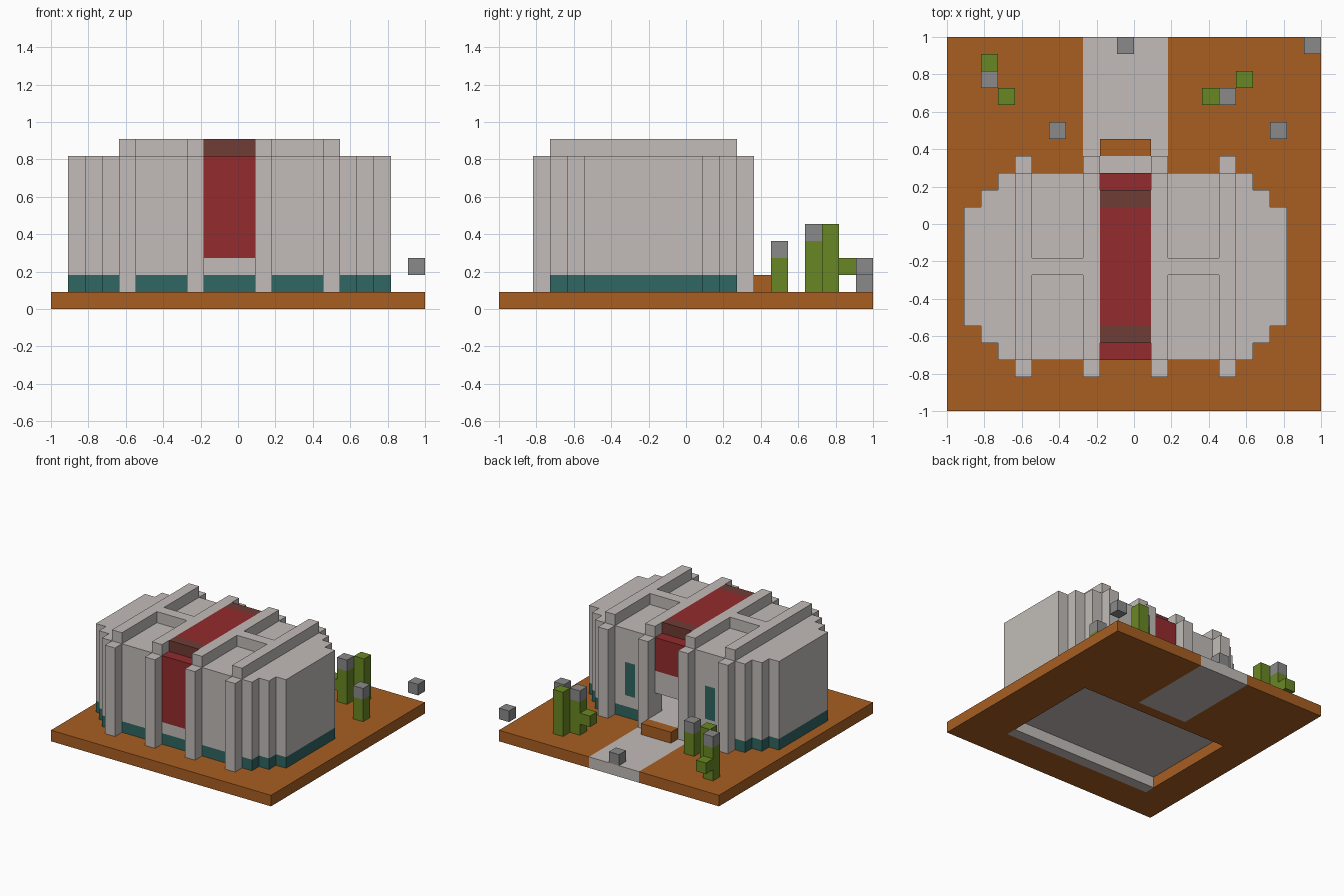
import bpy
import bmesh

cube = bpy.data.objects.get("Cube")
if cube:
    bpy.data.objects.remove(cube, do_unlink=True)

N = 22            # blocks along the base
U = 2 / N         # size of one block


def material(name, rgb):
    lin = [((c / 255 + 0.055) / 1.055) ** 2.4 for c in rgb] + [1]
    m = bpy.data.materials.new(name)
    m.use_nodes = True
    m.diffuse_color = lin
    m.node_tree.nodes["Principled BSDF"].inputs["Base Color"].default_value = lin
    return m


STONE = material("pale stone", (194, 188, 184))
SAND = material("orange sand", (168, 94, 34))
TEAL = material("dark teal", (48, 102, 98))
RED = material("red", (148, 43, 45))
MAROON = material("dark maroon", (112, 60, 54))
GREEN = material("cactus green", (105, 135, 35))
GREY = material("grey", (138, 138, 138))


def blocks(name, mat, *boxes):
    """One object from boxes given as x0, x1, y0, y1, z0, z1 in blocks."""
    bm = bmesh.new()
    for x0, x1, y0, y1, z0, z1 in boxes:
        verts = bmesh.ops.create_cube(bm, size=1)["verts"]
        for v in verts:
            v.co.x = (x1 if v.co.x > 0 else x0) * U - 1
            v.co.y = (y1 if v.co.y > 0 else y0) * U - 1
            v.co.z = (z1 if v.co.z > 0 else z0) * U
    mesh = bpy.data.meshes.new(name)
    bm.to_mesh(mesh)
    bm.free()
    mesh.materials.append(mat)
    ob = bpy.data.objects.new(name, mesh)
    bpy.context.collection.objects.link(ob)
    return ob


def mirrored(boxes):
    """Boxes plus their copies across the building's middle."""
    return boxes + [(21 - b[1], 21 - b[0]) + tuple(b[2:]) for b in boxes]


# Ground with a recess under the building
blocks("ground", SAND,
       (0, N, 0, 3, 0, 1), (0, 3, 3, 14, 0, 1), (18, N, 3, 14, 0, 1),
       (3, 18, 13, 14, 0, 1), (0, 8, 14, N, 0, 1), (13, N, 14, N, 0, 1))
blocks("front_footing", STONE, (3, 18, 3, 4, 0, 1))
blocks("path", STONE, (8, 13, 14, N, 0, 1))
blocks("floor", STONE, (3, 18, 4, 13, 1, 2), (9, 12, 13, 15, 1, 2))
blocks("door_step", SAND, (9, 12, 15, 16, 1, 2))

# Stepped walls: teal skirting below, stone above
sides = [(1, 2, 5, 12), (2, 3, 4, 13)]
back = [(3, 9, 13, 14)]
skirting = mirrored([s + (1, 2) for s in sides + back])
blocks("skirting", TEAL, *skirting, (3, 18, 3, 4, 1, 2))
blocks("side_walls", STONE, *mirrored([s + (2, 9) for s in sides]))
blocks("front_wall", STONE, *mirrored([(3, 9, 3, 4, 2, 9)]), (9, 12, 3, 4, 2, 3))
blocks("back_wall", STONE, *mirrored([
    (3, 6, 13, 14, 2, 9), (7, 9, 13, 14, 2, 9),
    (6, 7, 13, 14, 2, 3), (6, 7, 13, 14, 6, 9)]))
blocks("back_windows", TEAL, *mirrored([(6, 7, 13, 14, 3, 6)]))
blocks("door_lintel", STONE, (9, 12, 13, 14, 4, 6))

# Roof, ribs and buttresses
blocks("roof", STONE, (3, 18, 4, 13, 8, 9))
blocks("roof_ribs", STONE, *[(x, x + 1, 3, 14, 9, 10) for x in (4, 8, 12, 16)])
blocks("roof_crossbars", STONE, *mirrored([(5, 8, 8, 9, 9, 10)]))
blocks("buttresses", STONE,
       *[(x, x + 1, y, y + 1, 1, 9) for x in (4, 8, 12, 16) for y in (2, 14)])

# Red band running over the building
blocks("red_band", RED, (9, 12, 3, 4, 3, 9), (9, 12, 5, 12, 9, 10),
       (9, 12, 13, 14, 6, 9))
blocks("band_ends", MAROON, (9, 12, 4, 5, 9, 10), (9, 12, 12, 13, 9, 10))


# Cacti with grey tops, and loose blocks
def column(x, y, z0, z1):
    return (x, x + 1, y, y + 1, z0, z1)


for name, x, y, top in (("small_cactus_right", 6, 16, 4), ("small_cactus_left", 19, 16, 4),
                        ("cactus_right", 2, 19, 5), ("cactus_left", 16, 18, 5)):
    blocks(name, GREEN, column(x, y, 1, top - 1))
    blocks(name + "_top", GREY, column(x, y, top - 1, top))
blocks("cactus_arms", GREEN, column(2, 20, 2, 3), column(15, 18, 2, 3))
blocks("tall_cacti", GREEN, column(3, 18, 1, 5), column(17, 19, 1, 5))
blocks("loose_blocks", GREY, column(10, 21, 1, 2), column(21, 21, 2, 3))
